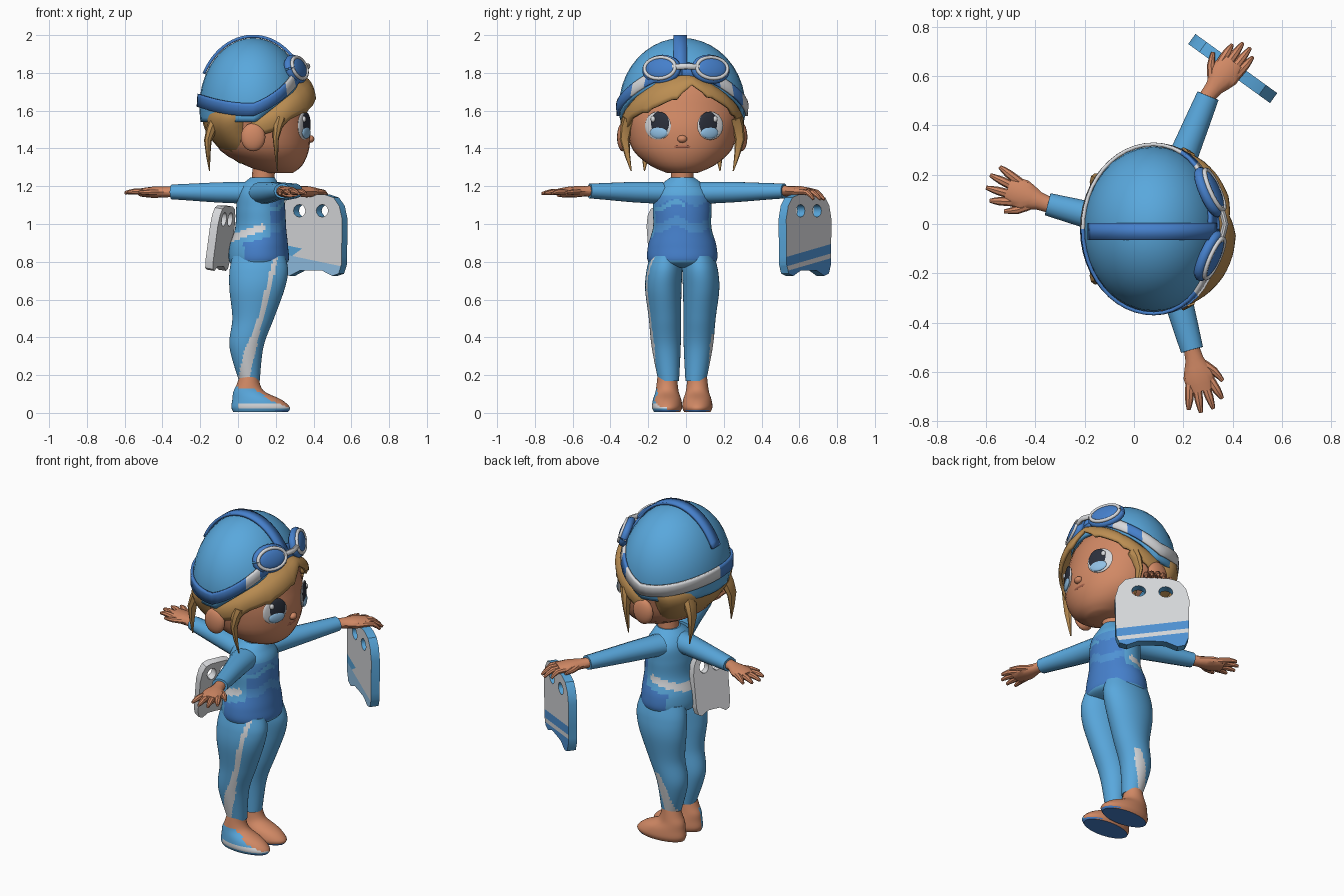
import bpy, bmesh, math
from mathutils import Vector, Matrix

if "Cube" in bpy.data.objects:
    bpy.data.objects.remove(bpy.data.objects["Cube"])

COLORS = {
    "suit_blue": (0.100, 0.390, 0.720), "deep_blue": (0.060, 0.215, 0.600),
    "mid_blue": (0.078, 0.290, 0.660), "skin": (0.640, 0.250, 0.130),
    "hair_tan": (0.500, 0.270, 0.085), "white": (0.680, 0.690, 0.710),
    "pupil_dark": (0.025, 0.030, 0.045), "pale_blue": (0.290, 0.540, 0.790),
    "lip_brown": (0.400, 0.130, 0.075),
}
MATS = {}
for key, c in COLORS.items():
    MATS[key] = bpy.data.materials.new(key)
    MATS[key].diffuse_color = (*c, 1)
CY = -0.02  # symmetry plane of the figure


def finish(name, bm, mats, rule=None):
    """Turn a bmesh into an object; rule(centre, normal) picks the colour."""
    mats = [mats] if isinstance(mats, str) else mats
    bmesh.ops.recalc_face_normals(bm, faces=bm.faces)
    if rule:
        for f in bm.faces:
            f.material_index = rule(f.calc_center_median(), f.normal)
    me = bpy.data.meshes.new(name)
    bm.to_mesh(me)
    bm.free()
    for m in mats:
        me.materials.append(MATS[m])
    ob = bpy.data.objects.new(name, me)
    bpy.context.collection.objects.link(ob)
    return ob


def loft(name, rings, mats, rule=None, n=20, steps=3):
    """Closed skin over (centre, u, v) ellipses, smoothly interpolated."""
    rings = [tuple(Vector(p) for p in r) for r in rings]
    fine = []
    for i in range(len(rings) - 1):
        q = [rings[max(i - 1, 0)], rings[i], rings[i + 1], rings[min(i + 2, len(rings) - 1)]]
        for s in range(steps):
            t = s / steps
            fine.append([b + (c - a) * t / 2 + (2 * a - 5 * b + 4 * c - d) * t * t / 2
                         + (3 * b - a - 3 * c + d) * t ** 3 / 2 for a, b, c, d in zip(*q)])
    fine.append(rings[-1])
    bm = bmesh.new()
    loops = [[bm.verts.new(c + u * math.cos(k * math.tau / n) + v * math.sin(k * math.tau / n))
              for k in range(n)] for c, u, v in fine]
    for a, b in zip(loops, loops[1:]):
        for k in range(n):
            bm.faces.new((a[k], a[(k + 1) % n], b[(k + 1) % n], b[k]))
    bm.faces.new(loops[0])
    bm.faces.new(loops[-1])
    return finish(name, bm, mats, rule)


def column(name, rows, mats, rule=None, n=24, steps=3):
    """Upright loft from rows of z, cx, cy, rx, ry."""
    return loft(name, [((x, y, z), (rx, 0, 0), (0, ry, 0)) for z, x, y, rx, ry in rows],
                mats, rule, n, steps)


def tube(name, pts, sizes, mats, n=10, steps=2):
    pts = [Vector(p) for p in pts]
    rings = []
    for i, (p, (w, h)) in enumerate(zip(pts, sizes)):
        t = (pts[min(i + 1, len(pts) - 1)] - pts[max(i - 1, 0)]).normalized()
        side = t.cross(Vector((0, 0, 1)) if abs(t.z) < 0.8 else Vector((1, 0, 0))).normalized()
        rings.append((p, side * w, side.cross(t) * h))
    return loft(name, rings, mats, None, n, steps)


def blob(name, loc, radii, mat, turn=0.0):
    bm = bmesh.new()
    bmesh.ops.create_uvsphere(bm, u_segments=20, v_segments=12, radius=1,
                              matrix=Matrix.Translation(loc) @ Matrix.Rotation(turn, 4, 'Z')
                              @ Matrix.Diagonal((*radii, 1)))
    return finish(name, bm, mat)


def sheet(name, grid, mats, thick, rule=None):
    bm = bmesh.new()
    vs = [[bm.verts.new(p) for p in row] for row in grid]
    for a, b in zip(vs, vs[1:]):
        for k in range(len(a) - 1):
            bm.faces.new((a[k], a[k + 1], b[k + 1], b[k]))
    ob = finish(name, bm, mats, rule)
    mod = ob.modifiers.new("thickness", 'SOLIDIFY')
    mod.thickness, mod.offset = thick, 0
    return ob


def lerp(t, table):
    for (a, va), (b, vb) in zip(table, table[1:]):
        if t <= b:
            return va + (vb - va) * (t - a) / (b - a)
    return table[-1][1]


# Torso: dark front panel with lighter waves, dark hem, thin pale wave round the back
def torso_rule(c, n):
    if 0.81 < c.z < 0.89 + .25 * c.x and c.x > 0.03:
        return 1
    if n.x > 0.4 and 0.81 < c.z < 1.15:
        wave = c.z + .02 * math.sin(c.y * 30)
        if 1.085 < wave < 1.11 and c.y < 0:
            return 0
        return 3 if .97 < wave < 1.02 or wave > 1.115 else 1
    return 2 if 0.945 < c.z + 0.35 * (0.08 - c.x) < 0.985 and c.x < 0.14 else 0


column("torso", [(0.77, .1, CY, .10, .12), (0.80, .11, CY, .155, .18), (0.88, .11, CY, .155, .182),
                 (0.98, .12, CY, .135, .155), (1.08, .12, CY, .13, .155), (1.16, .12, CY, .12, .15),
                 (1.21, .12, CY, .095, .11), (1.245, .13, CY, .065, .065)],
       ["suit_blue", "deep_blue", "white", "mid_blue"], torso_rule, 64, 8)
column("neck", [(1.2, .13, CY, .06, .06), (1.34, .14, CY, .06, .06)], "skin", n=14)


# Legs with pale outer stripe, and feet
for s, side in ((-1, "right"), (1, "left")):
    def leg_rule(c, n, s=s):
        line = lerp(c.z, [(.2, .035), (.35, .07), (.5, .12), (.8, .195)])
        half = lerp(c.z, [(.2, .03), (.35, .03), (.45, .016), (.8, .013)])
        return 1 if n.y * s > 0.2 and abs(c.x - line) < half and (s < 0 or c.z < .42) else 0

    column(side + "_leg", [(z, x, CY + s * y, rx, ry) for z, x, y, rx, ry in
                           [(.17, .06, .072, .055, .055), (.35, .045, .085, .09, .077),
                            (.5, .08, .092, .11, .085), (.65, .10, .1, .145, .096),
                            (.75, .11, .095, .155, .095), (.83, .11, .085, .14, .085)]],
           ["suit_blue", "white"], leg_rule, 72, 9)

    def foot_rule(c, n, s=s):
        if n.z < -0.5 and c.z < 0.02:
            return 1
        if s < 0 and n.y < -0.05 and c.z < lerp(c.x, [(-.1, .14), (.08, .13), (.2, .05), (.3, .02)]):
            return 3 if .022 < c.z < 0.045 and c.x > 0 else 2
        return 0

    column(side + "_foot", [(z, x, CY + s * .08, rx, ry) for z, x, rx, ry in
                            [(.005, .12, .145, .07), (.03, .12, .155, .08), (.07, .10, .13, .075),
                             (.11, .06, .085, .062), (.15, .055, .062, .056), (.2, .06, .05, .05)]],
           ["skin", "deep_blue", "suit_blue", "white"], foot_rule, 36, 4)


# Three outstretched arms: tapered sleeve, palm, spread fingers
def arm(label, shoulder, wrist, tip, curl=0.0, spread=1.4):
    a, b, c = (Vector(p) for p in (shoulder, wrist, tip))
    tube(label + "_sleeve", [a, a.lerp(b, .4), a.lerp(b, .75), b],
         [(.075, .06), (.06, .055), (.052, .046), (.046, .04)], "suit_blue", 14)
    d = c - b
    tube(label + "_palm", [b - d * .1, b + d * .15, b + d * .4, b + d * .65],
         [(.032, .028), (.037, .028), (.062, .03), (.054, .022)], "skin", 12)
    flat = Vector((-d.y, d.x, 0)).normalized()
    for i, (off, reach) in enumerate(((-.052, .88), (-.02, .97), (.018, .96), (.05, .84))):
        p0, p2 = b + d * .5 + flat * off * .8, b + d * reach + flat * off * spread
        p2.z -= curl
        tube(f"{label}_finger_{i + 1}", [p0, p0.lerp(p2, .6) + Vector((0, 0, .006 + curl * .4)), p2],
             [(.019, .017), (.017, .015), (.008, .008)], "skin", 8)
    tube(label + "_thumb", [b + d * .22 + flat * .02, b + d * .4 + flat * .065, b + d * .58 + flat * .09],
         [(.02, .018), (.017, .015), (.008, .008)], "skin", 8)


arm("right_arm", (.13, -.13, 1.165), (.235, -.51, 1.175), (.30, -.765, 1.16))
arm("left_arm", (.12, .08, 1.165), (.30, .52, 1.175), (.46, .73, 1.165), .035, .95)
arm("rear_arm", (.07, -.03, 1.165), (-.35, .08, 1.17), (-.6, .175, 1.165))

# Head, ears, nose, mouth
column("head", [(1.27, .22, CY, .07, .08), (1.31, .19, CY, .15, .17), (1.39, .14, CY, .235, .26),
                (1.5, .12, CY, .262, .295), (1.6, .10, CY, .262, .31), (1.72, .09, CY, .24, .28),
                (1.82, .08, CY, .18, .2)], "skin", n=32)
for s, side in ((-1, "right"), (1, "left")):
    blob(side + "_ear", (.08, CY + s * .315, 1.46), (.065, .03, .075), "skin")
    # Eyes as layered thin lenses lying on the face
    nrm = Vector((.9, s * .42, 0)).normalized()
    eye = Vector((.352, CY + .01 + s * .135, 1.52))
    out = Vector((-.42, s * .9, 0))
    for part, shift, lift, up, rad, mat in (
            ("eye_white", .004, 0, 0, (.076, .075), "white"), ("iris", -.008, .004, .01, (.056, .064), "pupil_dark"),
            ("iris_glow", -.004, .008, -.036, (.05, .032), "pale_blue"), ("glint", .028, .01, .035, (.013, .016), "white")):
        blob(f"{side}_{part}", eye + nrm * lift + out * shift + Vector((0, 0, up)), (.011, *rad), mat,
             math.atan2(nrm.y, nrm.x))
blob("nose", (.382, CY, 1.45), (.022, .026, .02), "skin")
blob("mouth", (.366, CY, 1.41), (.014, .055, .012), "lip_brown")

# Hair: back mass, parted fringe tucked under the cap, hanging locks
column("back_hair", [(1.32, .08, CY, .07, .11), (1.4, .02, CY, .12, .22), (1.5, -.025, CY, .15, .29),
                     (1.58, -.02, CY, .165, .315), (1.64, 0, CY, .15, .28)], "hair_tan", n=20)
EDGE = [(-95, 1.46), (-75, 1.49), (-55, 1.56), (-25, 1.62), (-5, 1.67), (10, 1.735),
        (22, 1.69), (50, 1.61), (75, 1.51), (95, 1.46)]
grid = []
for i in range(39):
    deg = -95 + i * 5
    t, low = math.radians(deg), lerp(deg, EDGE) - (.012 if i % 6 == 0 else 0)
    top = 1.605 + .185 * max(0, math.cos(t)) ** 1.3
    row = []
    for j in range(7):
        z = top + (low - top) * j / 6
        k = math.sqrt(1 - ((z - 1.58) / .37) ** 2) * (.86, .91, .97, 1, 1.01, 1.01, 1)[j]
        row.append((.1 + .312 * k * math.cos(t), CY + .32 * k * math.sin(t), z))
    grid.append(row)
sheet("fringe", grid, "hair_tan", .018)
for s, side in ((-1, "right"), (1, "left")):
    tube(side + "_front_lock", [(.22, CY + s * .28, 1.56), (.2, CY + s * .305, 1.45), (.21, CY + s * .27, 1.28)],
         [(.035, .035), (.026, .016), (.003, .003)], "hair_tan", 8)
    tube(side + "_back_lock", [(-.12, CY + s * .17, 1.54), (-.16, CY + s * .19, 1.44), (-.15, CY + s * .2, 1.28)],
         [(.05, .035), (.035, .02), (.003, .003)], "hair_tan", 8)

# Swim cap: ellipsoid trimmed level behind and slanted in front
CAP, RAD = Vector((.08, CY, 1.62)), Vector((.285, .335, .365))
bm = bmesh.new()
bmesh.ops.create_uvsphere(bm, u_segments=32, v_segments=20, radius=1,
                          matrix=Matrix.Translation(CAP) @ Matrix.Diagonal((*RAD, 1)))
for co, no in (((0, 0, 1.54), (0, 0, -1)), ((.1, 0, 1.545), (.8, 0, -1))):
    bmesh.ops.bisect_plane(bm, geom=bm.verts[:] + bm.edges[:] + bm.faces[:], plane_co=co,
                           plane_no=no, clear_outer=True)
cap = finish("swim_cap", bm, "suit_blue")
cap.modifiers.new("thickness", 'SOLIDIFY').thickness = .02


def on_cap(t, z, k=1.025):
    r = math.sqrt(max(0, 1 - ((z - CAP.z) / RAD.z) ** 2)) * k
    return (CAP.x + RAD.x * r * math.cos(t), CY + RAD.y * r * math.sin(t), z)


# Goggle strap round the cap, and centre strap over the crown
ring = []
for i in range(49):
    t = i * math.tau / 48
    c = math.cos(t)
    z = 1.605 + (.11 * c + .105 * c * c if c > 0 else .05 * c * c)
    ring.append([on_cap(t, z + o) for o in (-.034, .018, .034)])
sheet("goggle_strap", ring, ["deep_blue", "white"], .014,
      lambda c, n: 1 if c.y > 0 and c.x < .2 or .24 < c.x < .30 else 0)
arc = [math.radians(32 + i * 5) for i in range(25)]
sheet("crown_strap", [[(CAP.x + RAD.x * 1.035 * math.cos(a), CY - .01 + o, CAP.z + RAD.z * 1.025 * math.sin(a))
                       for o in (-.035, .035)] for a in arc], "deep_blue", .016)

# Goggles: blue cups, thin pale rims, lenses and bridge
for s, side in ((-1, "right"), (1, "left")):
    loc, nrm = Vector((.322, CY + .02 + s * .137, 1.825)), Vector((.85, s * .38, .3)).normalized()
    across = Vector((-s * nrm.y, s * nrm.x, 0)).normalized()
    up = nrm.cross(across).normalized()
    for part, r, w, back, mat in (("rim", .010, .98, .004, "white"), ("cup", .022, .98, -.02, "deep_blue")):
        pts = [loc + nrm * back + (across * .09 * math.cos(k) + up * .06 * math.sin(k)) * w
               for k in [i * math.tau / 24 for i in range(25)]]
        cu = bpy.data.curves.new(part, 'CURVE')
        cu.dimensions, cu.bevel_depth, cu.bevel_resolution = '3D', r, 2
        sp = cu.splines.new('POLY')
        sp.points.add(24)
        for p, co in zip(sp.points, pts):
            p.co = (*co, 1)
        cu.materials.append(MATS[mat])
        bpy.context.collection.objects.link(bpy.data.objects.new(f"{side}_goggle_{part}", cu))
    ob = blob(side + "_lens", (0, 0, 0), (.086, .057, .02), "deep_blue")
    ob.matrix_world = Matrix.Translation(loc) @ Matrix((across, up, across.cross(up))).transposed().to_4x4()
tube("goggle_bridge", [(.348, CY - .05, 1.83), (.37, CY + .02, 1.835), (.348, CY + .09, 1.83)],
     [(.013, .016)] * 3, "white")

# Kickboards: rounded outline with two grip holes; the held one has painted stripes
HALF = [(0, .03), (.08, .028), (.15, 0), (.195, .012), (.215, .06), (.22, .3), (.2, .37), (.16, .415), (.1, .43)]


def kickboard(name, loc, along, su, sv, thick, hole, mats, lean=0.0):
    cu = bpy.data.curves.new(name, 'CURVE')
    cu.dimensions, cu.fill_mode, cu.extrude = '2D', 'BOTH', thick / 2
    loops = [HALF + [(-u, v) for u, v in HALF[:0:-1]]]
    for c in (-.08, .08):
        loops.append([(c + hole * math.cos(i * math.tau / 12), .345 + hole * .8 * math.sin(i * math.tau / 12))
                      for i in range(12)])
    for lp in loops:
        sp = cu.splines.new('POLY')
        sp.points.add(len(lp) - 1)
        sp.use_cyclic_u = True
        for p, (u, v) in zip(sp.points, lp):
            p.co = (u * su, v * sv, 0, 1)
    tmp = bpy.data.objects.new(name + "_outline", cu)
    bm = bmesh.new()
    bm.from_mesh(tmp.to_mesh())
    bpy.data.objects.remove(tmp)
    bmesh.ops.remove_doubles(bm, verts=bm.verts, dist=1e-5)
    for h in (.06, .085, .135):
        bmesh.ops.bisect_plane(bm, geom=bm.verts[:] + bm.edges[:] + bm.faces[:],
                               plane_co=(0, h, 0), plane_no=(.17, 1, 0))

    def rule(c, n):
        v = c.y + .17 * c.x
        if abs(n.z) < .5:
            return 1
        if n.z > 0:  # side facing the figure's right
            return 3 if v < .085 else 1 if v < .135 and c.x < 0 else 0
        return 2 if v < .06 or .085 < v < .135 else 0
    ob = finish(name, bm, mats, rule)
    u = Vector(along).normalized()
    v = (Vector((0, 0, 1)) + Vector((0, 0, 1)).cross(u) * -lean).normalized()
    ob.matrix_world = Matrix.Translation(loc) @ Matrix((u, v, u.cross(v))).transposed().to_4x4()


kickboard("held_kickboard", (.40, .63, .725), (.36, -.26, 0), .93, 1, .05, .042,
          ["white", "suit_blue", "mid_blue", "pale_blue"])
kickboard("rear_kickboard", (-.115, -.085, .755), (.08, .18, 0), .5, .8, .045, .058, ["white"] * 4, .15)

bpy.ops.object.select_all(action='DESELECT')
for ob in bpy.context.scene.objects:
    if ob.type == 'MESH':
        ob.select_set(True)
        bpy.context.view_layer.objects.active = ob
bpy.ops.object.shade_smooth_by_angle(angle=math.radians(35))

for m in bpy.data.materials:
    if m.users and not m.is_grease_pencil:
        m.use_nodes = True
        m.node_tree.nodes["Principled BSDF"].inputs["Base Color"].default_value = m.diffuse_color
